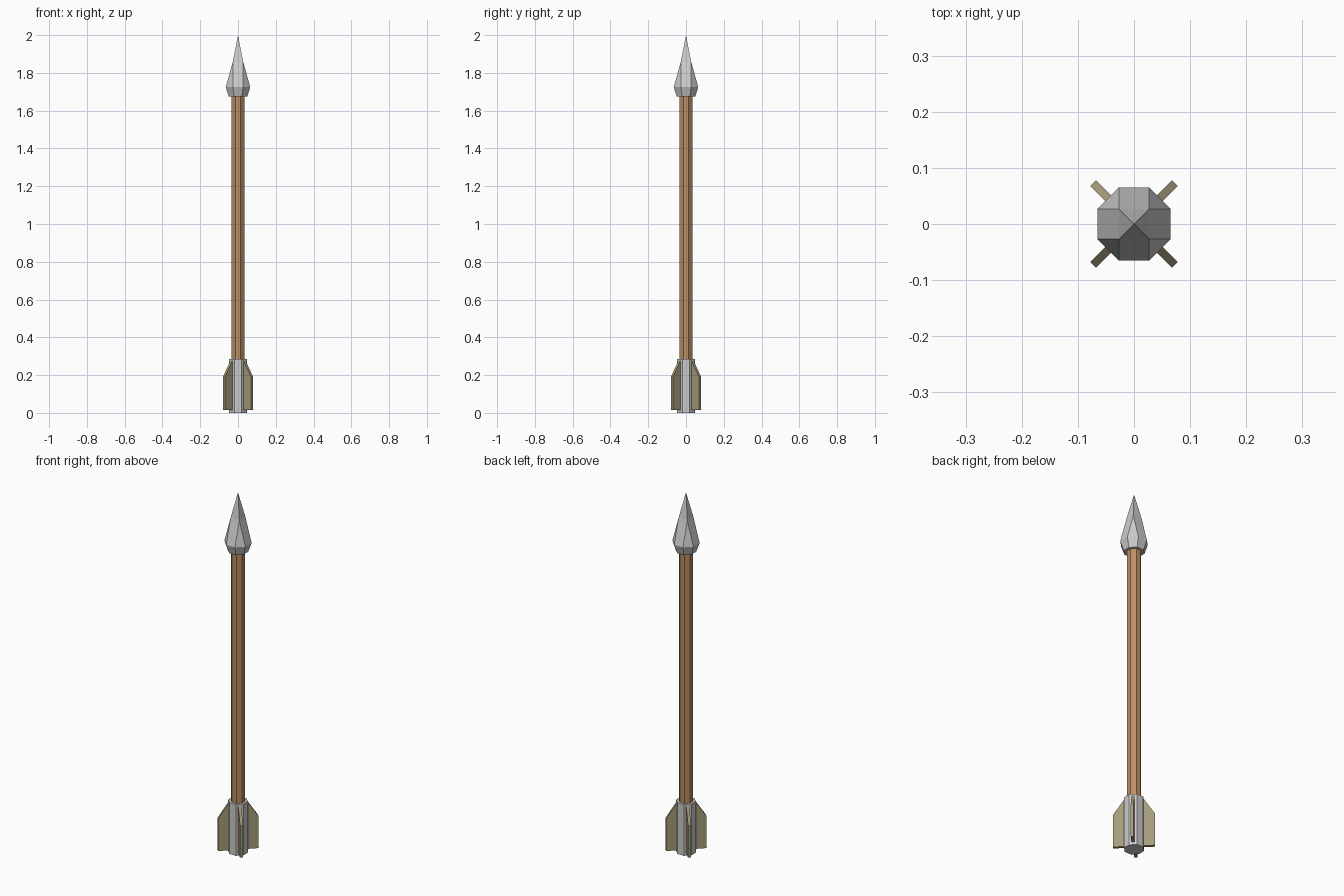
import bpy
import bmesh
from math import pi, cos, sin
from mathutils import Matrix

if "Cube" in bpy.data.objects:
    bpy.data.objects.remove(bpy.data.objects["Cube"])


def make_object(name, bm, color=None):
    bmesh.ops.recalc_face_normals(bm, faces=bm.faces[:])
    mesh = bpy.data.meshes.new(name)
    bm.to_mesh(mesh)
    bm.free()
    obj = bpy.data.objects.new(name, mesh)
    bpy.context.collection.objects.link(obj)
    if color:
        mat = bpy.data.materials.new(name + "_material")
        mat.diffuse_color = (*color, 1)
        mat.use_nodes = True
        mat.node_tree.nodes["Principled BSDF"].inputs["Base Color"].default_value = mat.diffuse_color
        mesh.materials.append(mat)
    return obj


def octagon(bm, half_width, z):
    """Ring of eight vertices with flats facing the axes."""
    r = half_width / cos(pi / 8)
    return [bm.verts.new((r * cos(a), r * sin(a), z))
            for a in (pi / 8 + i * pi / 4 for i in range(8))]


def bridge(bm, low, high):
    for i in range(8):
        j = (i + 1) % 8
        bm.faces.new((low[i], low[j], high[j], high[i]))


def octagonal_rod(name, half_width, z0, z1, color=None):
    bm = bmesh.new()
    low, high = octagon(bm, half_width, z0), octagon(bm, half_width, z1)
    bridge(bm, low, high)
    bm.faces.new(low)
    bm.faces.new(high)
    return make_object(name, bm, color)


# Wooden shaft and metal tail socket
octagonal_rod("shaft", 0.034, 0.25, 1.70, (0.50, 0.28, 0.13))
octagonal_rod("tail_socket", 0.047, 0.0, 0.285)

# Faceted head: octagonal collar closing into a four-sided point
bm = bmesh.new()
low, mid = octagon(bm, 0.049, 1.675), octagon(bm, 0.065, 1.725)
bm.faces.new(low)
bridge(bm, low, mid)
tip = bm.verts.new((0, 0, 2.0))
inner = [bm.verts.new((0.027 * sx, 0.027 * sy, 1.86))
         for sx, sy in ((1, 1), (-1, 1), (-1, -1), (1, -1))]
for i in range(4):
    a, b = inner[i], inner[(i + 1) % 4]
    # corner bevel, side panel, tip facet
    bm.faces.new((mid[2 * i], mid[2 * i + 1], a))
    bm.faces.new((mid[2 * i + 1], mid[(2 * i + 2) % 8], b, a))
    bm.faces.new((a, b, tip))
make_object("arrow_head", bm)

# Four diagonal fins with sloping tops
profile = [(0.03, 0.015), (0.103, 0.015), (0.103, 0.195), (0.047, 0.28), (0.03, 0.28)]
bm = bmesh.new()
for k in range(4):
    turn = Matrix.Rotation(pi / 4 + k * pi / 2, 3, 'Z')
    sides = []
    for y in (-0.0075, 0.0075):
        ring = [bm.verts.new((x, y, z)) for x, z in profile]
        for v in ring:
            v.co = turn @ v.co
        bm.faces.new(ring)
        sides.append(ring)
    a, b = sides
    for i in range(len(profile)):
        j = (i + 1) % len(profile)
        bm.faces.new((a[i], a[j], b[j], b[i]))
make_object("fins", bm, (0.38, 0.33, 0.20))
